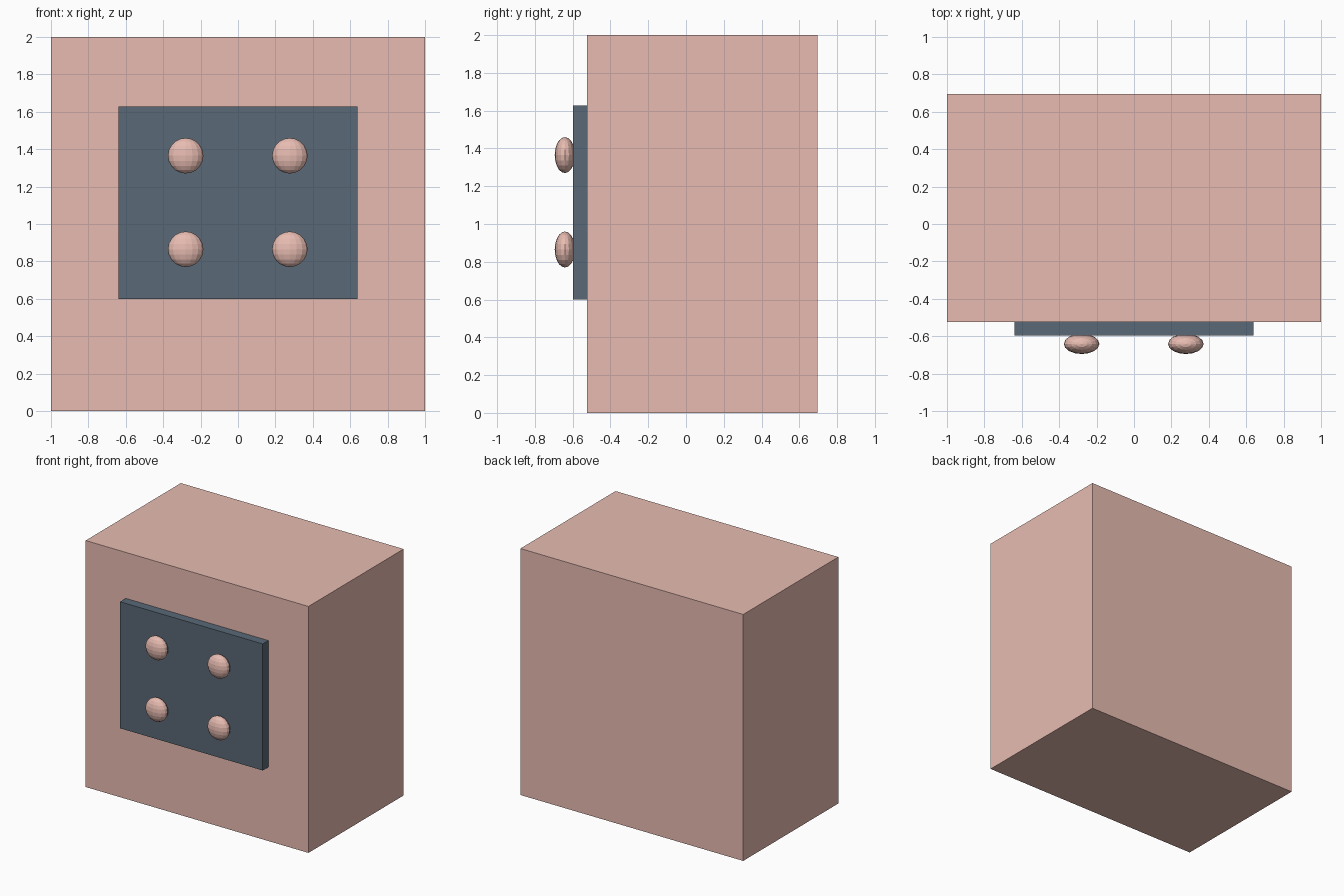
import bpy

if "Cube" in bpy.data.objects:
    bpy.data.objects.remove(bpy.data.objects["Cube"])


def material(name, color):
    mat = bpy.data.materials.new(name)
    mat.diffuse_color = color
    mat.use_nodes = True
    mat.node_tree.nodes["Principled BSDF"].inputs["Base Color"].default_value = mat.diffuse_color
    return mat


def box(name, lo, hi, mat):
    center = [(a + b) / 2 for a, b in zip(lo, hi)]
    bpy.ops.mesh.primitive_cube_add(size=1, location=center)
    ob = bpy.context.object
    ob.name = name
    ob.scale = [b - a for a, b in zip(lo, hi)]
    bpy.ops.object.transform_apply(location=False, rotation=False, scale=True)
    ob.data.materials.append(mat)
    return ob


def knob(name, x, z, mat):
    bpy.ops.mesh.primitive_uv_sphere_add(segments=16, ring_count=10, radius=1,
                                         location=(x, -0.641, z))
    ob = bpy.context.object
    ob.name = name
    ob.scale = (0.095, 0.054, 0.095)
    bpy.ops.object.transform_apply(location=False, rotation=False, scale=True)
    ob.data.materials.append(mat)
    return ob


coral = material("coral", (0.80, 0.50, 0.44, 1))
dark = material("dark_navy", (0.10, 0.14, 0.18, 1))

# Main block
box("body", (-1, -0.525, 0), (1, 0.695, 2), coral)

# Raised front plate
box("front_panel", (-0.64, -0.597, 0.6), (0.64, -0.525, 1.627), dark)

# Four flattened round knobs
for row, z in (("lower", 0.865), ("upper", 1.365)):
    for side, x in (("left", -0.28), ("right", 0.277)):
        knob(f"{row}_{side}_knob", x, z, coral)
